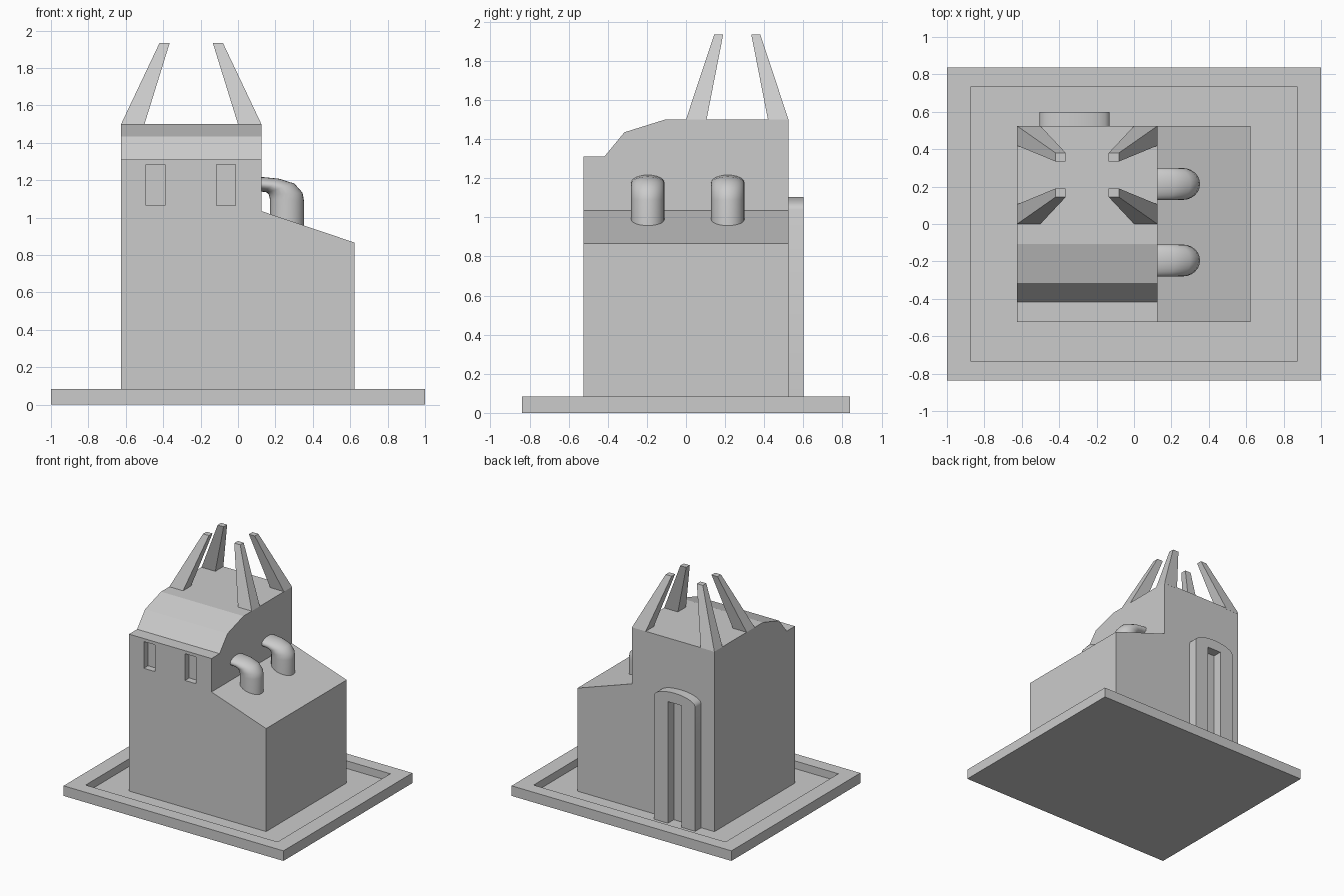
import bpy, bmesh, math
from mathutils import Vector

if "Cube" in bpy.data.objects:
    bpy.data.objects.remove(bpy.data.objects["Cube"])

FLOOR = 0.02


def make(name, verts, faces):
    mesh = bpy.data.meshes.new(name)
    bm = bmesh.new()
    vs = [bm.verts.new(v) for v in verts]
    for f in faces:
        bm.faces.new([vs[i] for i in f])
    bmesh.ops.recalc_face_normals(bm, faces=bm.faces)
    bm.to_mesh(mesh)
    bm.free()
    ob = bpy.data.objects.new(name, mesh)
    bpy.context.collection.objects.link(ob)
    return ob


def loft(name, rings):
    """Closed skin through rings of equal point count."""
    n = len(rings[0])
    faces = [tuple(range(n)), tuple((len(rings) - 1) * n + i for i in range(n))]
    for r in range(len(rings) - 1):
        for i in range(n):
            j = (i + 1) % n
            faces.append((r * n + i, r * n + j, (r + 1) * n + j, (r + 1) * n + i))
    return make(name, [p for ring in rings for p in ring], faces)


def rect(x0, x1, y0, y1, z):
    return [(x0, y0, z), (x1, y0, z), (x1, y1, z), (x0, y1, z)]


def box(name, x0, x1, y0, y1, z0, z1):
    return loft(name, [rect(x0, x1, y0, y1, z0), rect(x0, x1, y0, y1, z1)])


def extrude_y(name, pts, y0, y1):
    return loft(name, [[(x, y, z) for x, z in pts] for y in (y0, y1)])


def cut(ob, cutter):
    cutter.hide_render = True
    mod = ob.modifiers.new("cut", 'BOOLEAN')
    mod.operation = 'DIFFERENCE'
    mod.solver = 'EXACT'
    mod.object = cutter
    bpy.context.view_layer.objects.active = ob
    bpy.ops.object.modifier_apply(modifier=mod.name)
    bpy.data.objects.remove(cutter, do_unlink=True)


def smooth(ob):
    bpy.ops.object.select_all(action='DESELECT')
    ob.select_set(True)
    bpy.context.view_layer.objects.active = ob
    bpy.ops.object.shade_smooth_by_angle(angle=math.radians(35))


# Base tray with a raised rim
base = box("base_tray", -1, 1, -0.838, 0.838, 0, 0.083)
cut(base, box("tray_cutter", -0.873, 0.873, -0.733, 0.733, FLOOR, 0.2))

# Building: tall block on the left, sloping wing on the right
body = extrude_y("building", [(-0.625, FLOOR), (0.622, FLOOR), (0.622, 0.867),
                              (0.125, 1.035), (0.125, 1.5), (-0.625, 1.5)], -0.523, 0.523)

# Stepped front roof, cut away from the tall block
roof = [(-0.7, 1.31), (-0.418, 1.31), (-0.315, 1.435), (-0.107, 1.5), (-0.107, 1.7), (-0.7, 1.7)]
cut(body, loft("roof_cutter", [[(x, y, z) for y, z in roof] for x in (-0.8, 0.3)]))

# Front windows
for x in (-0.44, -0.065):
    cut(body, box("window_cutter", x - 0.051, x + 0.051, -0.7, -0.468, 1.065, 1.285))

# Arched back doorway with a central slot
cx, hw = -0.317, 0.187
arch = [(cx - hw, FLOOR), (cx + hw, FLOOR)]
arch += [(cx + hw * math.cos(a), 1.04 + 0.065 * math.sin(a))
         for a in (math.pi * i / 12 for i in range(13))]
door = extrude_y("back_doorway", arch, 0.52, 0.6)
cut(door, box("slot_cutter", cx - 0.062, cx + 0.062, 0.4, 0.7, -0.1, 1.02))
smooth(door)

# Four tapered roof spikes, mirrored about the tower top centre
mx, my = -0.25, 0.262
for sx in (-1, 1):
    for sy in (-1, 1):
        def ring(x0, x1, y0, y1, z):
            return rect(mx + sx * x0, mx + sx * x1, my + sy * y0, my + sy * y1, z)
        loft("roof_spike", [ring(0.25, 0.375, 0.157, 0.262, 1.49),
                            ring(0.25, 0.375, 0.157, 0.262, 1.5),
                            ring(0.115, 0.169, 0.072, 0.118, 1.935)])

# Bent pipes from the wing roof into the tower wall: (inner, outer) points in x, z
bend = [((0.17, 0.9), (0.353, 0.9)), ((0.17, 1.1), (0.353, 1.09)),
        ((0.165, 1.122), (0.345, 1.133)), ((0.155, 1.134), (0.302, 1.182)),
        ((0.14, 1.138), (0.22, 1.208)), ((0.12, 1.139), (0.14, 1.216)),
        ((0.09, 1.139), (0.09, 1.218))]
for y in (-0.195, 0.214):
    rings = []
    for p, q in bend:
        p, q = Vector((p[0], y, p[1])), Vector((q[0], y, q[1]))
        mid, half = (p + q) / 2, (q - p) / 2
        rings.append([mid + half * math.cos(a) + Vector((0, 0.085, 0)) * math.sin(a)
                      for a in (math.tau * i / 24 for i in range(24))])
    smooth(loft("bent_pipe", rings))
